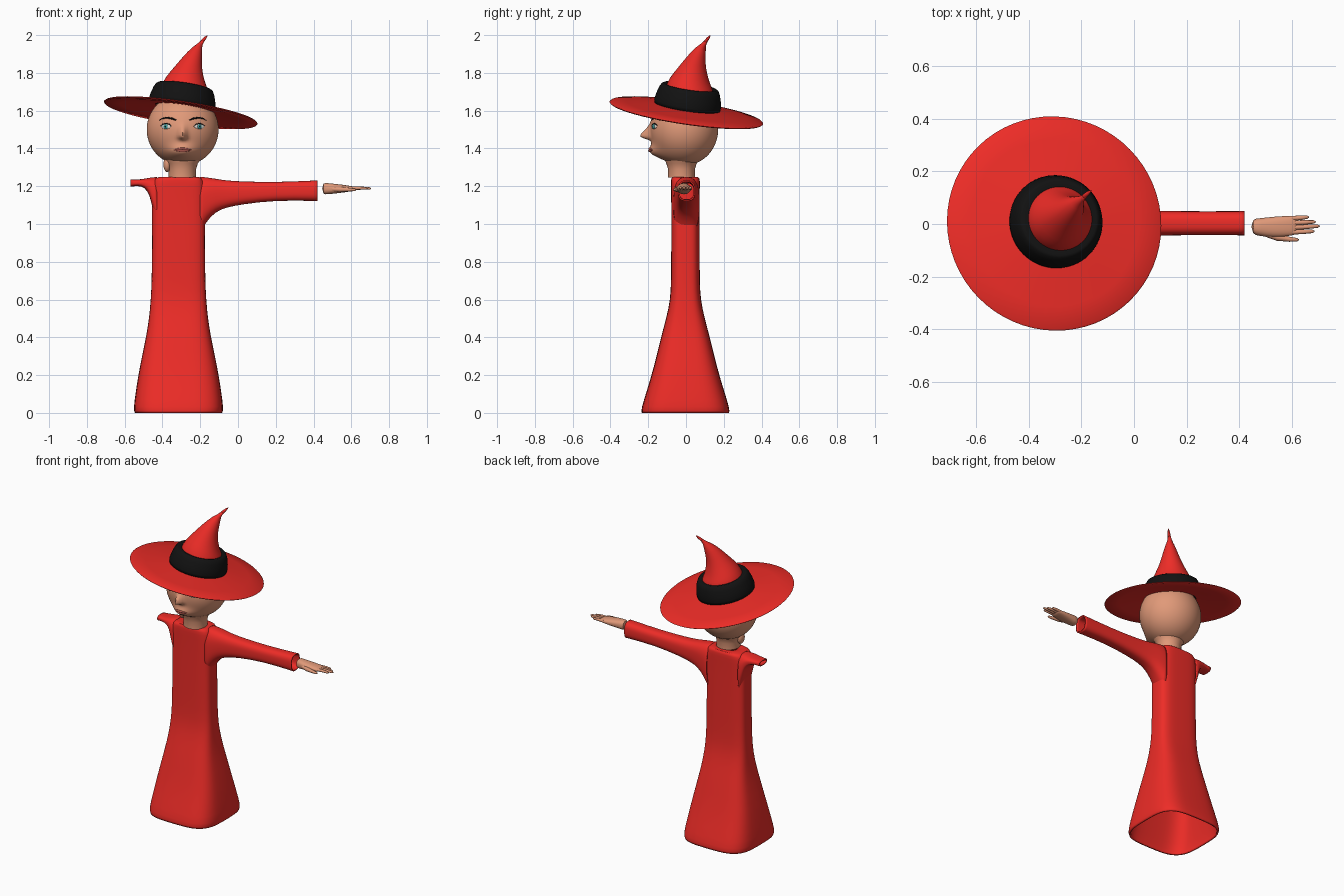
import bpy, bmesh, math
from mathutils import Vector

if "Cube" in bpy.data.objects:
    bpy.data.objects.remove(bpy.data.objects["Cube"])

X, Y, Z = Vector((1, 0, 0)), Vector((0, 1, 0)), Vector((0, 0, 1))


def material(name, rgb):
    m = bpy.data.materials.new(name)
    m.diffuse_color = (*rgb, 1)
    m.use_nodes = True
    m.node_tree.nodes["Principled BSDF"].inputs["Base Color"].default_value = m.diffuse_color
    return m


RED = material("red_cloth", (0.85, 0.025, 0.02))
BLACK = material("black", (0.006, 0.006, 0.006))
SKIN = material("skin", (0.75, 0.32, 0.19))
WHITE = material("eye_white", (0.8, 0.75, 0.7))
TEAL = material("iris_teal", (0.05, 0.35, 0.35))
LIP = material("lip", (0.55, 0.13, 0.1))


def ring(c, n, a, b=None, e=2.0, seg=32):
    """Superellipse cross-section around c, perpendicular to n."""
    b = a if b is None else b
    n = Vector(n).normalized()
    ref = X if abs(n.z) > 0.7 else Y
    u = (ref - n * ref.dot(n)).normalized()
    v = n.cross(u)
    pts = []
    for i in range(seg):
        t = 2 * math.pi * i / seg
        ct, st = math.cos(t), math.sin(t)
        pts.append(Vector(c) + u * a * math.copysign(abs(ct) ** (2 / e), ct)
                   + v * b * math.copysign(abs(st) ** (2 / e), st))
    return pts


def finish(ob, mat, subdiv=0, thick=0, angle=60):
    ob.data.materials.append(mat)
    if subdiv:
        ob.modifiers.new("smooth", 'SUBSURF').levels = subdiv
        ob.modifiers["smooth"].render_levels = subdiv
    if thick:
        s = ob.modifiers.new("cloth", 'SOLIDIFY')
        s.thickness, s.offset = thick, -1
    bpy.ops.object.select_all(action='DESELECT')
    ob.select_set(True)
    bpy.context.view_layer.objects.active = ob
    bpy.ops.object.shade_smooth_by_angle(angle=math.radians(angle))
    return ob


def loft(name, rings, mat, caps=True, closed=False, **kw):
    bm = bmesh.new()
    vs = [[bm.verts.new(p) for p in r] for r in rings]
    k = len(vs[0])
    pairs = list(zip(vs, vs[1:])) + ([(vs[-1], vs[0])] if closed else [])
    for r, s in pairs:
        for j in range(k):
            bm.faces.new((r[j], r[(j + 1) % k], s[(j + 1) % k], s[j]))
    if caps and not closed:
        bm.faces.new(vs[0][::-1])
        bm.faces.new(vs[-1])
    if closed or caps:
        bmesh.ops.recalc_face_normals(bm, faces=bm.faces)
    me = bpy.data.meshes.new(name)
    bm.to_mesh(me)
    bm.free()
    ob = bpy.data.objects.new(name, me)
    bpy.context.collection.objects.link(ob)
    return finish(ob, mat, **kw)


def tube(name, pts, radii, mat, flat=1.0, seg=12, **kw):
    """Tapered tube following a path."""
    pts = [Vector(p) for p in pts]
    rs = []
    for i, (p, r) in enumerate(zip(pts, radii)):
        d = pts[min(i + 1, len(pts) - 1)] - pts[max(i - 1, 0)]
        rs.append(ring(p, d, r, r * flat, seg=seg))
    return loft(name, rs, mat, **kw)


def ball(name, c, scale, mat, rz=0, seg=20):
    bpy.ops.mesh.primitive_uv_sphere_add(segments=seg, ring_count=seg // 2 + 2, radius=1,
                                         location=c, rotation=(0, 0, rz))
    ob = bpy.context.object
    ob.name, ob.scale = name, scale
    return finish(ob, mat)


# Robe: flared hollow body with a small neck opening
body = [(0, .232, .232), (.02, .24, .236), (.12, .226, .204), (.25, .205, .165), (.4, .172, .13),
        (.5, .156, .102), (.6, .147, .08), (.7, .142, .076), (.9, .14, .075), (1.1, .14, .075),
        (1.19, .14, .076), (1.235, .133, .077), (1.25, .112, .072)]
rings = [ring((-.315, -.003, z), Z, a, b, 3.6) for z, a, b in body]
rings.append(ring((-.297, -.015, 1.25), Z, .07, .05))
loft("robe_body", rings, RED, caps=False, subdiv=1, thick=.01)

# Long sleeve blending out of the body, and the short shoulder stub opposite
sleeve = [(-.2, .95, 1.25, .07), (-.17, 1.01, 1.248, .068), (-.12, 1.065, 1.24, .06),
          (-.06, 1.088, 1.23, .053), (.02, 1.104, 1.225, .048), (.2, 1.126, 1.221, .045),
          (.4, 1.122, 1.23, .046), (.42, 1.121, 1.231, .046)]
stub = [(-.43, 1.0, 1.249, .07), (-.455, 1.09, 1.247, .066), (-.467, 1.155, 1.245, .06),
        (-.495, 1.195, 1.24, .052), (-.53, 1.202, 1.235, .045), (-.568, 1.198, 1.235, .04)]
for name, data, n in (("sleeve", sleeve, X), ("shoulder_stub", stub, -X)):
    loft(name, [ring((x, .003, (lo + hi) / 2), n, w, (hi - lo) / 2, 2.7) for x, lo, hi, w in data],
         RED, caps=False, subdiv=1, thick=.008)

# Hand: flattened palm, four fingers and a thumb
palm = [(.445, -.01, .03, .033), (.48, -.012, .034, .029), (.53, -.012, .04, .024),
        (.575, -.008, .039, .018), (.61, -.006, .036, .012), (.618, -.006, .03, .008)]
loft("palm", [ring((x, y, 1.187), X, w, h, 2.4, 24) for x, y, w, h in palm], SKIN, subdiv=1)
for i, (y0, y1, tip) in enumerate([(.021, .026, .665), (.004, .008, .69),
                                   (-.014, -.008, .705), (-.031, -.028, .685)]):
    mid = (.6 + tip) / 2
    tube(f"finger_{i + 1}", [(.59, y0, 1.188), (mid, (y0 + y1) / 2, 1.19), (tip - .008, y1, 1.188),
                             (tip, y1, 1.187)], [.0095, .0085, .0065, .002], SKIN)
tube("thumb", [(.5, -.035, 1.185), (.545, -.051, 1.183), (.59, -.058, 1.182), (.618, -.06, 1.181),
               (.626, -.06, 1.181)], [.013, .013, .0095, .007, .002], SKIN)

# Head: sphere with nose and chin pushed forward
HX, HY, HZ = -.293, -.01, 1.5


def bump(dx, z):
    nose_z = math.exp(-((z - 1.462) / (.045 if z > 1.462 else .014)) ** 2)
    nose = .055 * math.exp(-(dx / .02) ** 2) * nose_z
    chin = .042 * math.exp(-(dx / .075) ** 2 - ((z - 1.378) / .038) ** 2)
    return nose + chin


def face(dx, z, out=0.0):
    """Point on the face surface."""
    y = HY - .18 * math.sqrt(max(0, 1 - (dx / .19) ** 2 - ((z - HZ) / .19) ** 2))
    return Vector((HX + dx, y - bump(dx, z) - out, z))


bpy.ops.mesh.primitive_uv_sphere_add(segments=96, ring_count=64, radius=1)
head = bpy.context.object
head.name = "head"
for v in head.data.vertices:
    x, y, z = v.co.x * .19, v.co.y * .18, v.co.z * .19 + HZ
    front = min(1, max(0, -v.co.y / .35))
    v.co = (x + HX, y + HY - bump(x, z) * front, z)
finish(head, SKIN, angle=80)

# Neck and the small fold beside it
loft("neck", [ring((-.295, y, z), Z, a, b) for z, y, a, b in
              [(1.245, -.024, .073, .071), (1.29, -.024, .073, .071), (1.32, -.024, .082, .08),
               (1.36, -.02, .11, .1)]], SKIN)
ball("neck_fold", (-.375, -.04, 1.315), (.02, .03, .04), SKIN)

# Eyes and brows, mirrored
for side, s in (("left", 1), ("right", -1)):
    a = math.asin(s * .088 / .19)
    c = face(s * .088, 1.516)
    n = Vector((math.sin(a), -math.cos(a), 0))
    ball(f"eye_{side}", c, (.029, .005, .013), WHITE, a)
    ball(f"iris_{side}", c + n * .004, (.0125, .004, .0125), TEAL, a)
    ball(f"pupil_{side}", c + n * .007, (.005, .002, .005), BLACK, a, 12)
    lid = [(-.03, 1.518), (-.015, 1.529), (0, 1.532), (.015, 1.529), (.03, 1.52)]
    tube(f"lid_{side}", [face(s * (.088 + d), z, .002) for d, z in lid],
         [.001, .003, .003, .003, .001], BLACK, seg=8)
    brow = [(.035, 1.55), (.055, 1.558), (.085, 1.563), (.11, 1.558), (.125, 1.548)]
    tube(f"brow_{side}", [face(s * d, z, .001) for d, z in brow],
         [.003, .0045, .0045, .003, .001], BLACK, seg=8)

# Lips
for name, dz in (("lip_upper", .006), ("lip_lower", -.005)):
    tube(name, [face(d, 1.392 + dz * (1 - (d / .046) ** 2)) for d in
                (-.046, -.03, -.012, 0, .012, .03, .046)],
         [.001, .005, .0065, .006, .0065, .005, .001], LIP, seg=10)

# Hat: tilted brim, black band and bent point
HAT, N = Vector((-.303, .002, 1.59)), Vector((.147, .147, 1)).normalized()


def lathe(name, profile, mat, **kw):
    loft(name, [ring(HAT + N * h, N, r, seg=64) for r, h in profile], mat, **kw)


lathe("hat_brim", [(.14, .036), (.22, .027), (.32, .014), (.405, .004), (.411, -.001), (.405, -.006),
                   (.32, .002), (.22, .015), (.14, .024)], RED, closed=True)
lathe("hat_band", [(.16, .03), (.176, .032), (.178, .05), (.173, .08), (.163, .115), (.152, .136),
                   (.142, .142), (.12, .136)], BLACK, angle=80)
point = [(-.287, .014, 1.66), (-.281, .018, 1.72), (-.276, .022, 1.755), (-.262, .035, 1.805),
         (-.245, .05, 1.86), (-.214, .08, 1.93), (-.188, .106, 1.97), (-.16, .13, 2.0)]
tube("hat_point", point, [.138, .126, .11, .081, .055, .028, .014, .0015], RED, seg=32, subdiv=1)
